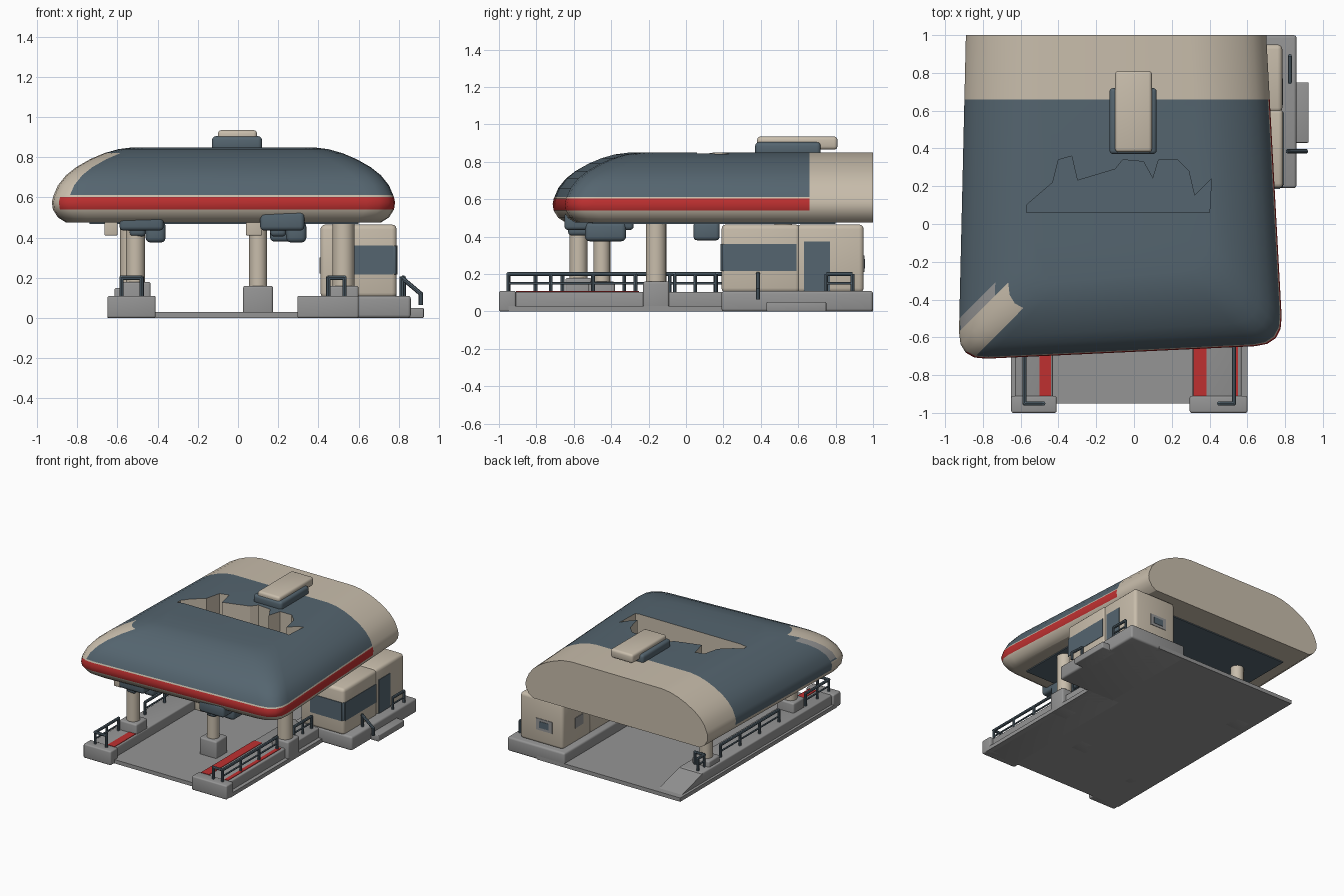
import bpy, bmesh, math
from mathutils import Vector

if "Cube" in bpy.data.objects:
    bpy.data.objects.remove(bpy.data.objects["Cube"])

def mat(name, r, g, b):
    m = bpy.data.materials.new(name)
    m.diffuse_color = (r, g, b, 1)
    m.use_nodes = True
    m.node_tree.nodes["Principled BSDF"].inputs["Base Color"].default_value = m.diffuse_color
    return m

BEIGE = mat("warm_beige", .58, .51, .41)
BLUE = mat("slate_blue", .09, .13, .16)
RED = mat("signal_red", .52, .03, .03)
GREY = mat("concrete_grey", .30, .30, .30)
MATS = [BEIGE, BLUE, RED, GREY]

def finish(name, bm, mats, smooth=True):
    bmesh.ops.recalc_face_normals(bm, faces=bm.faces)
    me = bpy.data.meshes.new(name)
    bm.to_mesh(me)
    bm.free()
    ob = bpy.data.objects.new(name, me)
    bpy.context.collection.objects.link(ob)
    for m in mats:
        me.materials.append(m)
    if smooth:
        shade(ob)
    return ob

def shade(ob):
    bpy.ops.object.select_all(action='DESELECT')
    ob.select_set(True)
    bpy.context.view_layer.objects.active = ob
    bpy.ops.object.shade_smooth_by_angle(angle=math.radians(32))

def box(name, x0, x1, y0, y1, z0, z1, m, bev=0.0):
    bm = bmesh.new()
    bmesh.ops.create_cube(bm, size=1)
    for v in bm.verts:
        v.co = ((x0 + x1) / 2 + v.co.x * (x1 - x0), (y0 + y1) / 2 + v.co.y * (y1 - y0),
                (z0 + z1) / 2 + v.co.z * (z1 - z0))
    if bev:
        bmesh.ops.bevel(bm, geom=bm.edges[:], offset=bev, segments=3, profile=.5, affect='EDGES')
    return finish(name, bm, [m])

def tube(name, pts, r, m, n=8):
    bm = bmesh.new()
    for a, b in zip(pts, pts[1:]):
        a, b = Vector(a), Vector(b)
        d = b - a
        mx = d.to_track_quat('Z', 'Y').to_matrix().to_4x4()
        mx.translation = (a + b) / 2
        bmesh.ops.create_cone(bm, cap_ends=True, segments=n, radius1=r, radius2=r,
                              depth=d.length + r * (len(pts) > 2), matrix=mx)
    return finish(name, bm, [m])

# Canopy: stacked outlines, flat at the back, rounded at the front
def outline(d, z):
    bl, br = Vector((-.89 + d, 1)), Vector((.70 - d, 1))
    fl, fr = Vector((-.93 + d, -.72 + d)), Vector((.79 - d, -.64 + d))
    at = lambda a, b, y: a.lerp(b, (y - a.y) / (b.y - a.y))
    def corner(p, c, q):
        s = [i / 4 for i in range(5)]
        return [p * (1 - t) ** 2 + c * 2 * t * (1 - t) + q * t * t for t in s]
    across = (fr - fl).normalized()
    pts = [bl, at(bl, fl, .66), at(bl, fl, fl.y + .22)]
    pts += corner(at(bl, fl, fl.y + .15), fl, fl + across * .15)
    pts += corner(fr - across * .15, fr, at(fr, br, fr.y + .15))
    pts += [at(fr, br, .66), br]
    return [(p.x, p.y, z) for p in pts]

LEVELS = [(.475, .07), (.50, .03), (.54, .005), (.575, 0), (.603, .006), (.613, .01), (.66, .03), (.71, .07),
          (.75, .12), (.79, .19), (.82, .26), (.84, .33), (.849, .40)]

def canopy_colour(j, z, d):
    if j in (0, 13, 14) or z < .54:
        return 0
    if z < .603:
        return 2 if j >= 5 else (1 if j == 1 else 0)
    if z < .613:
        return 0 if j >= 3 else 1
    if j == 2 and d < .2:
        return 3
    return 0 if 3 <= j <= 5 and d < .25 else 1

bm = bmesh.new()
rings = [[bm.verts.new(p) for p in outline(d, z)] for z, d in LEVELS]
for k in range(len(rings) - 1):
    zc, dc = (LEVELS[k][0] + LEVELS[k + 1][0]) / 2, (LEVELS[k][1] + LEVELS[k + 1][1]) / 2
    for j in range(15):
        a, b = j, (j + 1) % 15
        f = bm.faces.new((rings[k][a], rings[k][b], rings[k + 1][b], rings[k + 1][a]))
        f.material_index = canopy_colour(j, zc, dc)
t = rings[-1]
bm.faces.new(t[1:14]).material_index = 1
bm.faces.new((t[0], t[1], t[13], t[14]))
bm.faces.new((rings[0][0], rings[0][1], rings[0][13], rings[0][14]))
bm.faces.new(rings[0][1:14])
canopy = finish("canopy", bm, MATS, False)

# Jagged opening in the roof: beige walls, blue floor
jag = [(-.57, .06), (.40, .06), (.41, .24), (.32, .15), (.29, .28), (.23, .34), (.13, .34), (.10, .24),
       (.05, .33), (-.06, .34), (-.10, .29), (-.30, .23), (-.33, .36), (-.40, .34), (-.43, .22), (-.57, .10)]
bm = bmesh.new()
lo = [bm.verts.new((x, y, .62)) for x, y in jag]
hi = [bm.verts.new((x, y, 1.0)) for x, y in jag]
bm.faces.new(lo).material_index = 1
bm.faces.new(hi)
for i in range(len(jag)):
    n = (i + 1) % len(jag)
    bm.faces.new((lo[i], lo[n], hi[n], hi[i]))
cutter = finish("roof_opening_cutter", bm, MATS, False)
cutter.hide_render = True
mod = canopy.modifiers.new("opening", 'BOOLEAN')
mod.operation, mod.solver, mod.object = 'DIFFERENCE', 'EXACT', cutter
bpy.context.view_layer.objects.active = canopy
bpy.ops.object.modifier_apply(modifier=mod.name)
bpy.data.objects.remove(cutter)
shade(canopy)

# Ceiling and roof unit
box("ceiling_panel", -.74, .60, -.5, .80, .467, .476, BLUE)
box("roof_unit_base", -.13, .12, .37, .72, .83, .905, BLUE, .02)
box("roof_unit_cover", -.10, .095, .38, .81, .865, .935, BEIGE, .018)

# Ground slab, curbs and cabin base
box("ground_slab", -.65, .60, -.95, 1, 0, .03, GREY)
box("left_curb", -.63, -.43, -.97, .70, 0, .105, GREY, .01)
box("left_curb_end", -.65, -.41, -1, -.91, 0, .11, GREY, .01)
box("right_curb", .31, .57, -.97, .22, 0, .105, GREY, .01)
box("right_curb_end", .295, .60, -1, -.91, 0, .11, GREY, .01)
box("cabin_base", .36, .86, .19, 1, 0, .11, GREY, .015)
box("cabin_step", .80, .925, .43, .75, 0, .05, GREY, .006)
bm = bmesh.new()
ramp = [[bm.verts.new((x, y, z)) for y, z in ((.69, .02), (.69, .10), (.95, .03), (.95, .02))] for x in (-.63, -.43)]
for r in ramp:
    bm.faces.new(r)
for i in range(4):
    n = (i + 1) % 4
    bm.faces.new((ramp[0][i], ramp[0][n], ramp[1][n], ramp[1][i]))
finish("left_curb_ramp", bm, [GREY])

# Painted curb stripes
for i, (x0, x1, y1) in enumerate([(-.50, -.44, -.60), (.315, .385, -.25), (.52, .55, -.25)]):
    box(f"curb_stripe_{i}", x0, x1, -.91, y1, .103, .109, RED)

# Columns on pedestals
for i, (x, y, r, pz) in enumerate([(-.51, -.575, .048, .18), (.10, -.45, .045, .16),
                                   (.525, -.16, .055, .16), (-.54, .52, .048, .15)]):
    tube(f"column_{i}", [(x, y, .03), (x, y, .50)], r, BEIGE, 20)
    box(f"pedestal_{i}", x - .075, x + .075, y - .07, y + .07, 0, pz, GREY, .012)

# Equipment hanging under the canopy
for i, x in enumerate((-.48, .22)):
    box(f"equipment_mount_{i}", x - .11, x + .11, -.65, -.28, .435, .53, BLUE, .02)
    box(f"equipment_pod_{i}", x + .02, x + .12, -.54, -.32, .375, .48, BLUE, .025)
    box(f"equipment_hose_box_{i}", x - .06, x + .02, -.63, -.45, .405, .48, BLUE, .02)
box("rear_equipment", .16, .32, .04, .18, .38, .48, BLUE, .02)
box("left_hanger", -.665, -.60, -.60, -.50, .41, .51, BEIGE, .006)
box("middle_hanger", .04, .12, -.60, -.50, .41, .54, BEIGE, .006)

# Cabin with windows, door and rear vent
box("cabin_front", .41, .79, .19, .61, .10, .465, BEIGE, .025)
box("cabin_rear", .41, .785, .59, .95, .10, .465, BEIGE, .025)
box("front_window", .50, .772, .185, .193, .215, .36, BLUE)
box("side_window", .785, .793, .207, .59, .215, .36, BLUE)
box("corner_window", .765, .788, .192, .215, .215, .36, BLUE, .006)
box("cabin_door", .780, .789, .63, .77, .11, .375, BLUE)
box("rear_window_frame", .50, .64, .947, .954, .21, .30, GREY)
box("rear_window", .53, .61, .950, .957, .23, .28, BLUE)
box("left_vent", .405, .413, .70, .80, .22, .30, GREY)

# Railings: top rail, middle rail and posts
def railing(name, x, y0, y1, n, hook=0):
    path = [(x, y0, .20), (x, y1, .20)]
    tube(name + "_middle", [(x, y0, .15), (x, y1, .15)], .007, BLUE, 6)
    if hook:
        path = [(x + hook, y0, .10), (x + hook, y0, .20)] + path
    tube(name + "_top", path, .011, BLUE)
    for i in range(n):
        y = y0 + (y1 - y0) * i / (n - 1)
        tube(f"{name}_post_{i}", [(x, y, .09), (x, y, .20)], .010, BLUE)

railing("left_front_railing", -.58, -.95, -.66, 3, .10)
railing("left_side_railing", -.58, -.33, .40, 4)
railing("left_back_railing", -.58, .60, .68, 2, .08)
railing("right_front_railing", .53, -.95, -.27, 4, -.08)
railing("right_side_railing", .53, -.06, .16, 3)
railing("cabin_railing", .825, .75, .89, 2)
tube("step_handrail", [(.815, .385, .10), (.815, .385, .20), (.91, .385, .12), (.91, .385, .07)], .011, BLUE)
